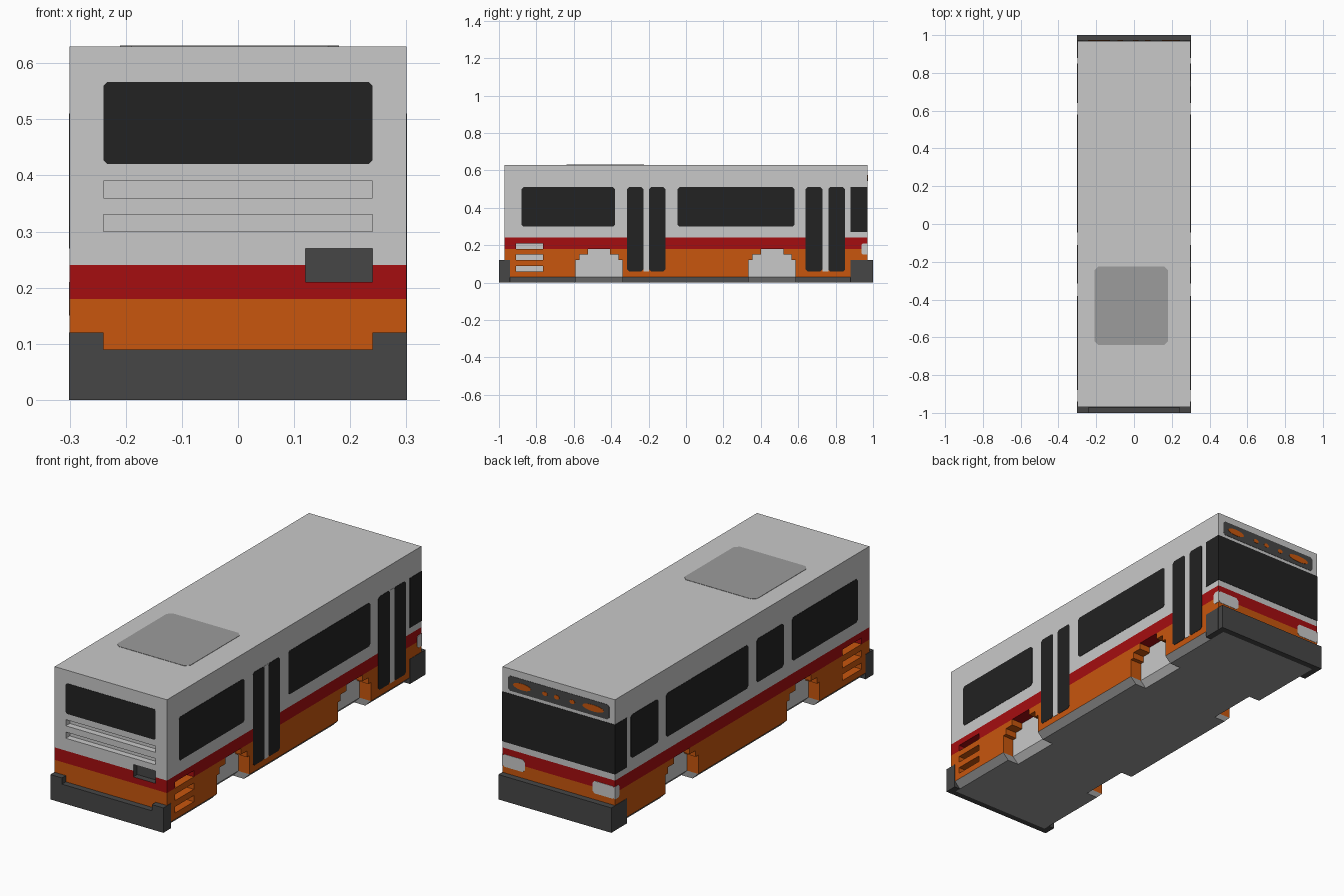
import bpy, bmesh, math
from mathutils import Vector

if "Cube" in bpy.data.objects:
    bpy.data.objects.remove(bpy.data.objects["Cube"])


def srgb(v):
    v /= 255
    return v / 12.92 if v <= 0.04045 else ((v + 0.055) / 1.055) ** 2.4


def material(name, r, g, b):
    m = bpy.data.materials.new(name)
    m.diffuse_color = (srgb(r), srgb(g), srgb(b), 1)
    m.use_nodes = True
    m.node_tree.nodes["Principled BSDF"].inputs["Base Color"].default_value = m.diffuse_color
    return m


LIGHT = material("light_grey", 201, 201, 201)
RED = material("red", 165, 13, 16)
ORANGE = material("orange", 200, 86, 13)
MID = material("mid_grey", 156, 156, 156)
DARK = material("dark_grey", 70, 70, 70)
GLASS = material("dark_glass", 34, 34, 34)


def prism(name, pts, axis, lo, hi, mat=None):
    """Extrude a 2D outline along an axis."""
    place = {'x': lambda p, d: (d, p[0], p[1]),
             'y': lambda p, d: (p[0], d, p[1]),
             'z': lambda p, d: (p[0], p[1], d)}[axis]
    bm = bmesh.new()
    a = [bm.verts.new(place(p, lo)) for p in pts]
    b = [bm.verts.new(place(p, hi)) for p in pts]
    bm.faces.new(a)
    bm.faces.new(b)
    n = len(pts)
    for i in range(n):
        j = (i + 1) % n
        bm.faces.new((a[i], a[j], b[j], b[i]))
    bmesh.ops.recalc_face_normals(bm, faces=bm.faces)
    me = bpy.data.meshes.new(name)
    bm.to_mesh(me)
    bm.free()
    ob = bpy.data.objects.new(name, me)
    bpy.context.collection.objects.link(ob)
    if mat:
        me.materials.append(mat)
    return ob


def rect(u0, u1, v0, v1, c=0.0):
    """Rectangle outline with cut corners."""
    if c == 0:
        return [(u0, v0), (u1, v0), (u1, v1), (u0, v1)]
    return [(u0 + c, v0), (u1 - c, v0), (u1, v0 + c), (u1, v1 - c),
            (u1 - c, v1), (u0 + c, v1), (u0, v1 - c), (u0, v0 + c)]


def side_plate(name, s, outline, mat):
    lo, hi = sorted((s * 0.297, s * 0.3015))
    return prism(name, outline, 'x', lo, hi, mat)


# Body with chamfered lower edges
body = prism("body", [(-0.27, 0), (0.27, 0), (0.3, 0.03), (0.3, 0.63),
                      (-0.3, 0.63), (-0.3, 0.03)], 'y', -0.97, 0.97)

# Cutters: wheel arches, side vents, end grooves, plate recess
cutters = []
for s in (-1, 1):
    lo, hi = sorted((s * 0.24, s * 0.4))
    for yc in (-0.465, 0.46):
        half = [(0.125, -0.05), (0.125, 0.12), (0.105, 0.12), (0.105, 0.15),
                (0.06, 0.15), (0.06, 0.18)]
        arch = [(yc + y, z) for y, z in half] + [(yc - y, z) for y, z in reversed(half)]
        cutters.append(prism("arch_cutter", arch, 'x', lo, hi))
        wedge = [(s * 0.4, 0.03), (s * 0.24, 0.03), (s * 0.18, -0.03), (s * 0.4, -0.03)]
        cutters.append(prism("arch_foot_cutter", wedge, 'y', yc - 0.125, yc + 0.125))
    for z in (0.06, 0.12, 0.18):
        cutters.append(prism("vent_cutter", rect(-0.91, -0.765, z, z + 0.03), 'x', lo, hi))
for z in (0.30, 0.36):
    cutters.append(prism("groove_cutter", rect(-0.24, 0.24, z, z + 0.03), 'y', -1.1, -0.94))
cutters.append(prism("recess_cutter", rect(0.12, 0.24, 0.21, 0.27), 'y', -1.1, -0.94))

for c in cutters:
    m = body.modifiers.new("cut", 'BOOLEAN')
    m.operation = 'DIFFERENCE'
    m.solver = 'EXACT'
    m.object = c
dg = bpy.context.evaluated_depsgraph_get()
cut_mesh = bpy.data.meshes.new_from_object(body.evaluated_get(dg))
body.modifiers.clear()
body.data = cut_mesh
for c in cutters:
    bpy.data.objects.remove(c)

# Colour bands by height, with grey recess backs
bm = bmesh.new()
bm.from_mesh(cut_mesh)
for z in (0.03, 0.18, 0.24):
    bmesh.ops.bisect_plane(bm, geom=bm.verts[:] + bm.edges[:] + bm.faces[:],
                           plane_co=(0, 0, z), plane_no=(0, 0, 1))
bm.normal_update()
for f in bm.faces:
    c, n = f.calc_center_median(), f.normal
    z = c.z - n.z * 0.001
    if -0.969 < c.y < -0.935 and 0.119 < c.x < 0.241 and 0.209 < c.z < 0.271:
        i = 4
    elif abs(n.x) > 0.6 and abs(c.x) < 0.245:
        i = 0
    elif z < 0.03:
        i = 3
    elif z < 0.18:
        i = 2
    elif z < 0.24:
        i = 1
    else:
        i = 0
    f.material_index = i
    f.smooth = False
cut_mesh.materials.clear()
for m in (LIGHT, RED, ORANGE, MID, DARK):
    cut_mesh.materials.append(m)
bm.to_mesh(cut_mesh)
bm.free()

# Side windows shared by both sides, corner glass and lamps
for s in (-1, 1):
    for y0, y1 in ((-0.88, -0.38), (-0.045, 0.58)):
        side_plate("side_window", s, rect(y0, y1, 0.30, 0.51, 0.01), GLASS)
    side_plate("corner_glass", s, rect(0.88, 0.9715, 0.27, 0.51), GLASS)
    side_plate("lamp_side", s, [(0.9715, 0.15), (0.9715, 0.21), (0.945, 0.21),
                                (0.937, 0.2), (0.937, 0.16), (0.945, 0.15)], LIGHT)
    u = sorted((s * 0.18, s * 0.3015))
    prism("lamp", rect(u[0], u[1], 0.15, 0.21, 0.012), 'y', 0.967, 0.9715, LIGHT)

# Doors on the right, small windows in the same places on the left
for y0, y1 in ((-0.315, -0.11), (0.64, 0.85)):
    side_plate("small_window", -1, rect(y0, y1, 0.30, 0.51, 0.01), GLASS)
    mid = (y0 + y1) / 2
    side_plate("door_leaf", 1, rect(y0, mid - 0.016, 0.06, 0.51, 0.01), GLASS)
    side_plate("door_leaf", 1, rect(mid + 0.016, y1, 0.06, 0.51, 0.01), GLASS)
    side_plate("door_gap", 1, rect(mid - 0.016, mid + 0.016, 0.06, 0.51), LIGHT)

# End windows and destination panel
prism("end_window", rect(-0.24, 0.24, 0.42, 0.567, 0.007), 'y', -0.9715, -0.967, GLASS)
prism("windshield", rect(-0.3015, 0.3015, 0.27, 0.51), 'y', 0.967, 0.9715, GLASS)
prism("sign_panel", rect(-0.27, 0.27, 0.525, 0.597, 0.01), 'y', 0.967, 0.9715, DARK)
for x, rx, rz in ((0.195, 0.048, 0.016), (-0.185, 0.058, 0.016),
                  (0.073, 0.014, 0.01), (0.01, 0.014, 0.01), (-0.073, 0.014, 0.01)):
    pts = [(x + rx * math.cos(t * math.pi / 6), 0.56 + rz * math.sin(t * math.pi / 6))
           for t in range(12)]
    prism("sign_light", pts, 'y', 0.969, 0.973, ORANGE)

# Roof panel
prism("roof_panel", rect(-0.21, 0.18, -0.64, -0.225, 0.02), 'z', 0.627, 0.6315, MID)

# Bumpers
W = 0.3015
prism("front_bumper", [(-W, 0), (W, 0), (W, 0.12), (0.24, 0.12), (0.24, 0.09),
                       (-0.24, 0.09), (-0.24, 0.12), (-W, 0.12)], 'y', -1.0, -0.97, DARK)
prism("back_bumper", rect(-W, W, 0, 0.12), 'y', 0.97, 1.0, DARK)
for s in (-1, 1):
    lo, hi = sorted((s * 0.27, s * W))
    prism("front_bumper_side", rect(-0.97, -0.94, 0, 0.12), 'x', lo, hi, DARK)
    prism("back_bumper_side", rect(0.88, 0.97, 0, 0.12), 'x', lo, hi, DARK)
